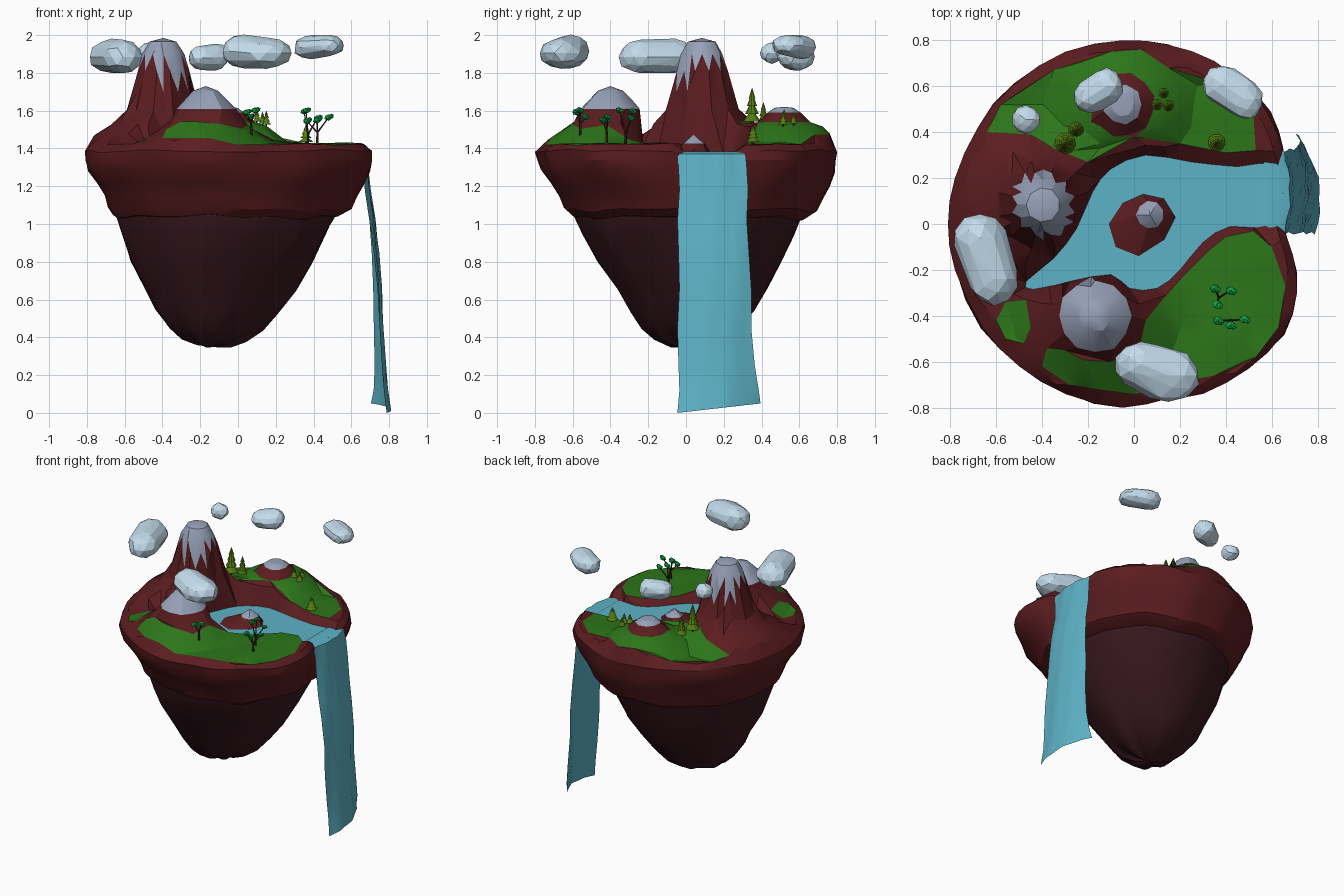
import bpy, bmesh, math, random
from mathutils import Vector, Matrix, noise
from mathutils.geometry import delaunay_2d_cdt

if "Cube" in bpy.data.objects:
    bpy.data.objects.remove(bpy.data.objects["Cube"])
random.seed(4)

def mat(name, c):
    m = bpy.data.materials.new(name)
    m.diffuse_color = (*c, 1)
    m.use_nodes = True
    m.node_tree.nodes["Principled BSDF"].inputs["Base Color"].default_value = m.diffuse_color
    return m

ROCK = mat("red_rock", (.105, .012, .014))
DARK = mat("dark_rock", (.04, .009, .014))
GRASS = mat("grass", (.025, .18, .01))
WATER = mat("water", (.11, .45, .57))
STONE = mat("stone", (.31, .36, .48))
CLOUD = mat("cloud", (.55, .72, .84))
PINE = mat("pine_green", (.09, .2, .006))
LEAF = mat("leaf_green", (.006, .38, .06))
BARK = mat("bark", (.06, .02, .012))

def finish(name, bm, m, angle=None):
    loose = [v for v in bm.verts if not v.link_faces]
    bmesh.ops.delete(bm, geom=loose, context='VERTS')
    me = bpy.data.meshes.new(name)
    bm.to_mesh(me)
    bm.free()
    me.materials.append(m)
    ob = bpy.data.objects.new(name, me)
    bpy.context.collection.objects.link(ob)
    if angle:
        bpy.ops.object.select_all(action='DESELECT')
        ob.select_set(True)
        bpy.context.view_layer.objects.active = ob
        bpy.ops.object.shade_smooth_by_angle(angle=math.radians(angle))
    return ob

def from_faces(name, verts, faces, m, angle=None):
    bm = bmesh.new()
    vs = [bm.verts.new(v) for v in verts]
    for f in faces:
        bm.faces.new([vs[i] for i in f])
    return finish(name, bm, m, angle)

def smooth(p, n=2):
    # closed Catmull-Rom subdivision of an outline
    p = [Vector(q) for q in p]
    out = []
    for i in range(len(p)):
        a, b, c, d = (p[(i + k) % len(p)] for k in (-1, 0, 1, 2))
        for j in range(n):
            t = j / n
            out.append(.5 * (2*b + (c-a)*t + (2*a-5*b+4*c-d)*t*t + (3*b-a-3*c+d)*t**3))
    return out

def inside(p, poly):
    r = False
    for i, a in enumerate(poly):
        b = poly[i - 1]
        if (a.y > p.y) != (b.y > p.y) and p.x < (b.x-a.x)*(p.y-a.y)/(b.y-a.y) + a.x:
            r = not r
    return r

# Outlines seen from above
RIM = smooth([(.65, .27), (.62, .4), (.53, .56), (.35, .71), (.15, .78), (-.05, .8), (-.3, .75),
              (-.52, .61), (-.68, .42), (-.78, .2), (-.81, 0), (-.78, -.2), (-.66, -.45), (-.5, -.62),
              (-.3, -.74), (-.05, -.8), (.15, -.76), (.3, -.74), (.5, -.63), (.65, -.48), (.71, -.3),
              (.69, -.13), (.655, -.02), (.655, .12)])
LAKE = smooth([(-.47, -.25), (-.44, -.285), (-.28, -.25), (-.1, -.22), (-.02, -.28), (.1, -.28),
               (.2, -.2), (.3, -.08), (.42, -.01), (.62, 0), (.63, .25), (.45, .25),
               (.25, .27), (.05, .3), (-.1, .24), (-.18, .14), (-.25, -.02), (-.35, -.15)])
ISLET = smooth([(.18, .03), (.13, .11), (.04, .13), (-.05, .09), (-.11, 0), (-.08, -.1), (.02, -.14), (.13, -.07)], 1)
MEADOWS = [smooth(p, 1) for p in (
    [(.52, -.03), (.4, -.055), (.32, -.12), (.22, -.22), (.14, -.31), (.05, -.42), (.02, -.56), (-.1, -.6),
     (-.3, -.55), (-.38, -.54), (-.4, -.62), (-.28, -.7), (-.15, -.72), (0, -.74), (.13, -.7), (.35, -.66),
     (.53, -.58), (.63, -.45), (.66, -.27), (.6, -.1)],
    [(-.6, -.42), (-.56, -.34), (-.47, -.33), (-.45, -.45), (-.48, -.52), (-.56, -.5)],
    [(-.64, .4), (-.58, .52), (-.35, .67), (-.1, .75), (.03, .76), (.15, .68), (.38, .61), (.52, .48),
     (.53, .32), (.4, .31), (.2, .35), (.0, .38), (-.2, .27), (-.35, .33), (-.45, .39)])]

# Hills: centre, stone cap radius, bare rock radius, (distance, height) profile
HILLS = [(Vector((-.395, .085)), .14, .2, [(0, 1.985), (.075, 1.965), (.11, 1.9), (.138, 1.81), (.155, 1.7),
                                           (.2, 1.6), (.27, 1.53), (.36, 1.48), (.42, 1.43)]),
         (Vector((-.17, -.4)), .165, .2, [(0, 1.73), (.07, 1.705), (.16, 1.61), (.2, 1.54), (.28, 1.48), (.36, 1.43)]),
         (Vector((-.05, .52)), .09, .14, [(0, 1.62), (.05, 1.615), (.085, 1.59), (.14, 1.54), (.2, 1.52), (.26, 1.47), (.32, 1.43)]),
         (Vector((.07, .04)), .06, .06, [(0, 1.475), (.06, 1.425)])]

def height(p):
    z = 1.425 + .015 * noise.noise((p.x * 5, p.y * 5, 0))
    for c, _, _, prof in HILLS[:3]:
        d = (p - c).length
        for (a, za), (b, zb) in zip(prof, prof[1:]):
            if a <= d <= b:
                z = max(z, za + (zb - za) * (d - a) / (b - a))
    return z

# Island top: one triangulation, split by surface type
pts, zs, edges = [], [], []
def add(p, z, gap=0):
    if all((p - q).length > gap for q in pts):
        pts.append(p)
        zs.append(z)

def add_loop(loop, zf):
    s = len(pts)
    for p in loop:
        pts.append(p)
        zs.append(zf(p))
    edges.extend((s + i, s + (i + 1) % len(loop)) for i in range(len(loop)))

def rim_z(p):
    return 1.36 if p.x > .6 and -.06 < p.y < .29 else 1.385 + .02 * noise.noise((p.x * 4, p.y * 4, 3))

add_loop(RIM, rim_z)
add_loop(LAKE, lambda p: 1.378)
add_loop(ISLET, lambda p: 1.378)
for m in MEADOWS:
    add_loop(m, height)
for c, cap, bare, prof in HILLS:
    for k, (r, z) in enumerate(prof):
        n = 1 if r == 0 else 9 if r < .1 else 12
        for i in range(n):
            a = math.tau * (i + k * .5) / n
            p = c + Vector((math.cos(a), math.sin(a))) * r * random.uniform(.96, 1.04)
            if inside(p, LAKE) == (cap == .06) and inside(p, RIM):
                add(p, z if r < .19 else height(p), .008 if r < .21 else .04)
for p in RIM:
    p = p * .95
    if not inside(p, LAKE):
        add(p, height(p) - .005, .03)
for i in range(1300):
    p = Vector((random.uniform(-.8, .7), random.uniform(-.8, .8)))
    if inside(p, RIM) and not inside(p, ISLET) and all((p - h[0]).length > h[2] for h in HILLS):
        add(p, 1.378 if inside(p, LAKE) else height(p), .06)

vs, _, faces, ov, _, _ = delaunay_2d_cdt(pts, edges, [], 0, 1e-5)
top = [(v.x, v.y, zs[o[0]] if o else height(v)) for v, o in zip(vs, ov)]
groups = {"rock_ground": [], "grass_meadows": [], "lake": [], "stone_peaks": []}
for f in faces:
    c = sum((vs[i] for i in f), Vector((0, 0))) / len(f)
    if not inside(c, RIM):
        continue
    key = "rock_ground"
    if any((c - h[0]).length < h[1] * .95 for h in HILLS):
        key = "stone_peaks"
    elif inside(c, LAKE):
        key = "rock_ground" if inside(c, ISLET) else "lake"
    elif any(inside(c, m) for m in MEADOWS) and all((c - h[0]).length > h[2] for h in HILLS):
        key = "grass_meadows"
    groups[key].append(f)
for (key, fs), m in zip(groups.items(), (ROCK, GRASS, WATER, STONE)):
    from_faces(key, top, fs, m, 25)

# Island underside: rim outline lofted down in shrinking rings
def loft(name, rings, m, tip=None):
    verts, fs, n = [], [], len(RIM)
    for k, (z, s, dx, dy) in enumerate(rings):
        for p in RIM:
            if z > 1.39:
                verts.append((p.x, p.y, rim_z(p)))
                continue
            q = Vector((p.x + .05, p.y))
            q = q.lerp(q.normalized() * .76, min(1, (1.4 - z) * 1.5))
            w = s * (1 + .035 * noise.noise((p.x * 4, p.y * 4, z * 4)))
            verts.append((q.x * w - .05 + dx, q.y * w + dy, z + .03 * noise.noise((p.x * 3, p.y * 3, z + 7))))
    for k in range(len(rings) - 1):
        for i in range(n):
            j = (i + 1) % n
            fs.append((k*n + j, k*n + i, k*n + n + i, k*n + n + j))
    if tip:
        verts.append(tip)
        b = (len(rings) - 1) * n
        fs += [(b + (i + 1) % n, b + i, len(verts) - 1) for i in range(n)]
    return from_faces(name, verts, fs, m, 25)

loft("upper_cliff", [(1.4, 1, 0, 0), (1.34, 1, 0, 0), (1.28, .985, 0, .005), (1.21, .935, .01, .02),
                     (1.14, .885, .01, .03), (1.08, .855, .01, .03), (1.04, .79, -.01, .02), (1.03, .72, -.02, .02)], ROCK)
loft("lower_rock", [(1.1, .79, -.01, .02), (1.03, .765, -.01, .01), (.94, .72, -.02, .01), (.8, .64, -.035, .02), (.66, .525, -.045, .03),
                    (.54, .43, -.065, .03), (.45, .335, -.07, .02), (.39, .23, -.08, .01), (.36, .12, -.08, 0)],
     DARK, (-.13, 0, .348))

# Waterfall: sheet bending over the rim and flaring at its foot
path = [(.56, 1.383), (.62, 1.385), (.655, 1.37), (.665, 1.3), (.675, 1.18), (.7, 1.02), (.72, .85),
        (.735, .66), (.745, .45), (.76, .25), (.775, .12), (.792, .03)]
verts, fs, N = [], [], 10
for k, (x, z) in enumerate(path):
    t = k / (len(path) - 1)
    y0, y1 = (.0, .26) if k < 1 else (-.04, .32 + .08 * t ** 3)
    for i in range(N):
        u = i / (N - 1)
        bow = 0 if k < 2 else .025 * math.sin(math.pi * u) + .005 * math.sin(u * 17 + k) - .09 * t ** 4 * u ** 3
        zz = z + (.05 * u - .03 if k == len(path) - 1 else 0)
        verts.append((x + bow, y0 + (y1 - y0) * u + .006 * math.sin(k * 2.1), zz))
for k in range(len(path) - 1):
    for i in range(N - 1):
        a = k * N + i
        fs.append((a, a + N, a + N + 1, a + 1))
from_faces("waterfall", verts, fs, WATER, 40)

# Lumpy faceted blobs (centre, half sizes), optionally fused into one hull
def blobs(name, parts, m, sub=2, lump=.12, fuse=False):
    bm = bmesh.new()
    for c, r in parts:
        g = bmesh.ops.create_icosphere(bm, subdivisions=sub, radius=1)
        for v in g['verts']:
            n = v.co * (1 + lump * noise.noise(v.co * 1.7 + Vector(c) * 9))
            v.co = Vector(c) + Vector((n.x * r[0], n.y * r[1], n.z * r[2]))
    if fuse:
        h = bmesh.ops.convex_hull(bm, input=bm.verts[:])
        inner = list({e for e in h['geom_interior'] + h['geom_unused'] if isinstance(e, bmesh.types.BMVert)})
        bmesh.ops.delete(bm, geom=inner, context='VERTS')
    return finish(name, bm, m)

# Clouds
CLOUDS = [[((-.67, -.06, 1.885), (.115, .105, .09)), ((-.61, -.24, 1.885), (.105, .115, .09))],
          [((-.12, .6, 1.885), (.075, .08, .07)), ((-.19, .555, 1.88), (.075, .07, .065))],
          [((-.47, .455, 1.905), (.062, .062, .055))],
          [((.385, .61, 1.935), (.09, .08, .065)), ((.48, .545, 1.945), (.085, .09, .055))],
          [((.03, -.61, 1.915), (.12, .1, .09)), ((.15, -.66, 1.905), (.135, .115, .085))]]
for i, parts in enumerate(CLOUDS):
    blobs(f"cloud_{i + 1}", parts, CLOUD, 2, .14, True)

# Pines: stacked cones on a short trunk
def cone(bm, a, b, r1, r2, seg):
    a, b = Vector(a), Vector(b)
    rot = (b - a).to_track_quat('Z', 'Y').to_matrix().to_4x4()
    bmesh.ops.create_cone(bm, cap_ends=True, segments=seg, radius1=r1, radius2=r2, depth=(b - a).length,
                          matrix=Matrix.Translation((a + b) / 2) @ rot)

for i, (x, y, h, r) in enumerate([(-.3, .35, .2, .047), (-.25, .41, .15, .036), (.1, .52, .07, .024),
                                  (.15, .515, .08, .024), (.13, .57, .07, .022), (.36, .355, .1, .038)]):
    bm = bmesh.new()
    z0 = height(Vector((x, y)))
    for k in range(4):
        z = z0 + h * (.1 + .2 * k)
        cone(bm, (x, y, z), (x, y, z + h * .3), r * (1 - .2 * k), 0 if k == 3 else r * .12, 9)
    finish(f"pine_{i + 1}", bm, PINE)
    bm = bmesh.new()
    cone(bm, (x, y, z0 - .02), (x, y, z0 + h * .2), r * .2, r * .2, 6)
    finish(f"pine_trunk_{i + 1}", bm, BARK)

# Broadleaf trees: thin trunk, branches and small leaf clumps
for i, (x, y, crowns) in enumerate([
        (.37, -.32, [(.35, -.28, 1.595), (.42, -.29, 1.56), (.36, -.35, 1.6)]),
        (.42, -.42, [(.365, -.42, 1.545), (.42, -.44, 1.55), (.48, -.415, 1.565)]),
        (.07, -.56, [(.045, -.58, 1.59), (.09, -.56, 1.6), (.06, -.53, 1.565)])]):
    z = height(Vector((x, y)))
    bm = bmesh.new()
    cone(bm, (x, y, z - .02), (x, y, z + .06), .008, .006, 6)
    for c in crowns:
        cone(bm, (x, y, z + .055), c, .005, .003, 5)
    finish(f"tree_trunk_{i + 1}", bm, BARK)
    parts = []
    for c in crowns:
        parts += [(c, (.023, .02, .017)), ((c[0] + .014, c[1] - .006, c[2] + .006), (.015, .015, .014))]
    blobs(f"tree_leaves_{i + 1}", parts, LEAF, 1, .3)
